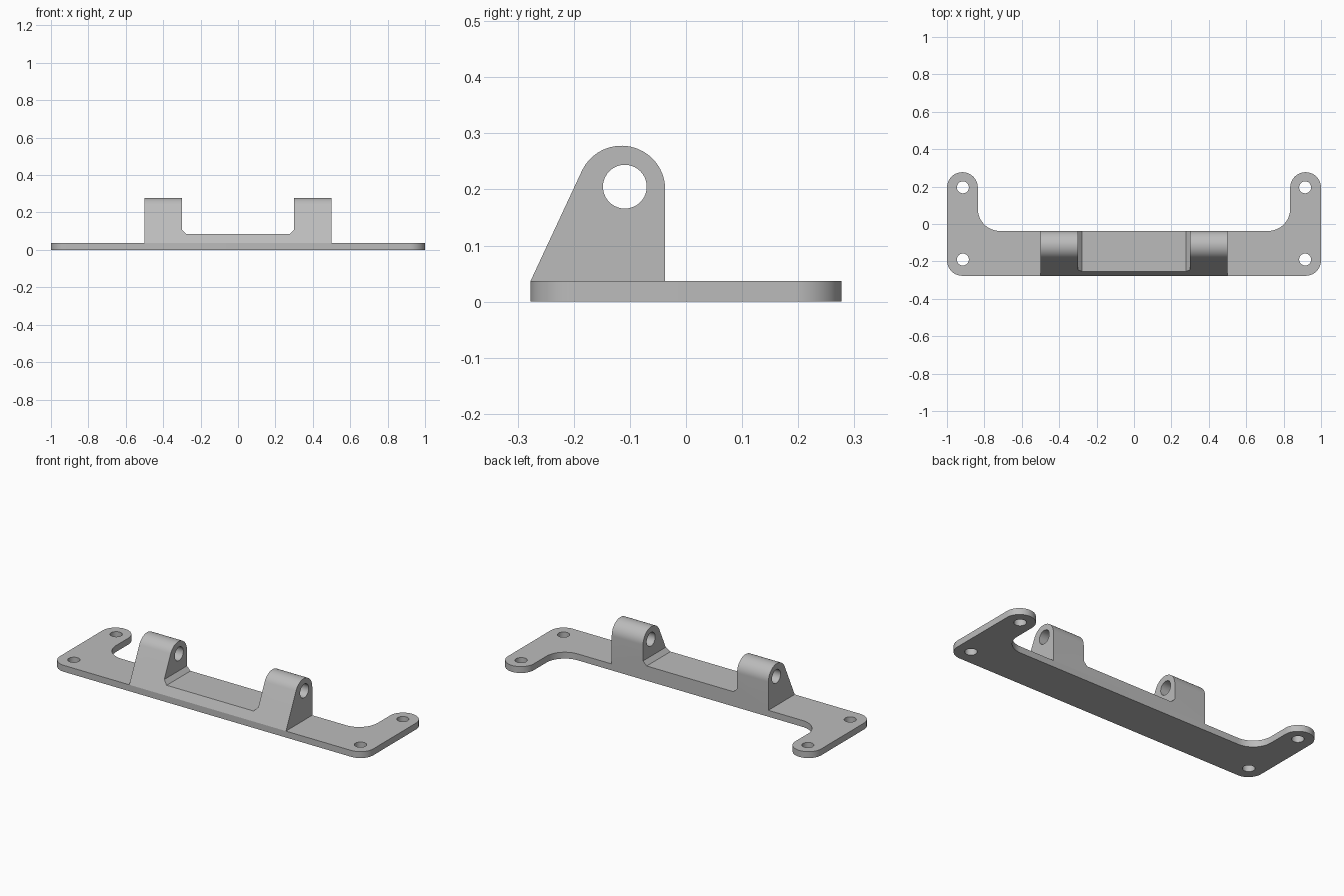
import bpy
import bmesh
from math import cos, sin, radians
from mathutils import Vector

if "Cube" in bpy.data.objects:
    bpy.data.objects.remove(bpy.data.objects["Cube"])

grey = bpy.data.materials.new("plain_grey")
grey.use_nodes = True
COLOUR = (0.5, 0.5, 0.5, 1)
grey.diffuse_color = COLOUR
grey.node_tree.nodes["Principled BSDF"].inputs["Base Color"].default_value = COLOUR

HALF_Y = 0.277      # half depth of the plate
BACK = -0.037       # back edge of the plate's long bar
THICK = 0.037       # plate thickness


def arc(cx, cy, r, start, end, steps=14):
    angles = [radians(start + (end - start) * i / steps) for i in range(steps + 1)]
    return [(cx + r * cos(a), cy + r * sin(a)) for a in angles]


def prism(name, outline, axis, low, high):
    """Extrude a 2D outline along one axis, from low to high."""
    place = {
        "x": lambda u, v: (low, u, v),
        "y": lambda u, v: (u, low, v),
        "z": lambda u, v: (u, v, low),
    }[axis]
    bm = bmesh.new()
    face = bm.faces.new([bm.verts.new(place(u, v)) for u, v in outline])
    step = Vector([(high - low) * (axis == a) for a in "xyz"])
    grown = bmesh.ops.extrude_face_region(bm, geom=[face])["geom"]
    # The starting face stays as the lower cap
    moved = [g for g in grown if isinstance(g, bmesh.types.BMVert)]
    bmesh.ops.translate(bm, verts=moved, vec=step)
    if not face.is_valid or len(bm.faces) < len(outline) + 2:
        bm.faces.new([v for v in bm.verts if v not in moved])
    bmesh.ops.recalc_face_normals(bm, faces=bm.faces)
    mesh = bpy.data.meshes.new(name)
    bm.to_mesh(mesh)
    bm.free()
    obj = bpy.data.objects.new(name, mesh)
    bpy.context.collection.objects.link(obj)
    mesh.materials.append(grey)
    return obj


def activate(obj):
    bpy.ops.object.select_all(action="DESELECT")
    obj.select_set(True)
    bpy.context.view_layer.objects.active = obj


def cut(obj, cutter):
    activate(obj)
    mod = obj.modifiers.new("cut", "BOOLEAN")
    mod.operation = "DIFFERENCE"
    mod.solver = "EXACT"
    mod.object = cutter
    bpy.ops.object.modifier_apply(modifier=mod.name)
    bpy.data.objects.remove(cutter)


def circle(cx, cy, r, steps=32):
    return arc(cx, cy, r, 0, 360, steps)[:-1]


# Base plate: a long bar with a rounded arm at each end
r = 0.0825
arm = 1 - 2 * r
fillet = 0.118
right_half = (arc(1 - r, -HALF_Y + r, r, -90, 0)
              + arc(1 - r, HALF_Y - r, r, 0, 180, 28)
              + arc(arm - fillet, BACK + fillet, fillet, 0, -90))
left_half = [(-x, y) for x, y in reversed(right_half)]
base_plate = prism("base_plate", right_half + left_half, "z", 0, THICK)

# Four screw holes
for x in (-0.915, 0.915):
    for y in (-0.19, 0.196):
        cut(base_plate, prism("screw_hole", circle(x, y, 0.032), "z", -0.1, 0.1))

# Hinge block: sloped front, rounded top, straight back
lug_r = 0.078
profile = [(-HALF_Y, THICK)] + [(BACK, THICK)]
profile += arc(BACK - lug_r, 0.2, lug_r, 0, 155, 28)
hinge_block = prism("hinge_block", profile, "x", -0.5, 0.5)

# Chamfered gap leaves two lugs joined by a low web
gap, floor, bevel = 0.3, 0.085, 0.023
half_gap = [(gap - bevel, floor), (gap, floor + bevel), (gap, 0.4)]
gap_outline = half_gap + [(-x, z) for x, z in reversed(half_gap)]
cut(hinge_block, prism("gap_cutter", gap_outline, "y", -0.5, 0.2))

# Pin hole through both lugs
cut(hinge_block, prism("pin_hole", circle(-0.109, 0.205, 0.039, 40), "x", -0.7, 0.7))

for part in (base_plate, hinge_block):
    activate(part)
    bpy.ops.object.shade_smooth_by_angle(angle=radians(20))
